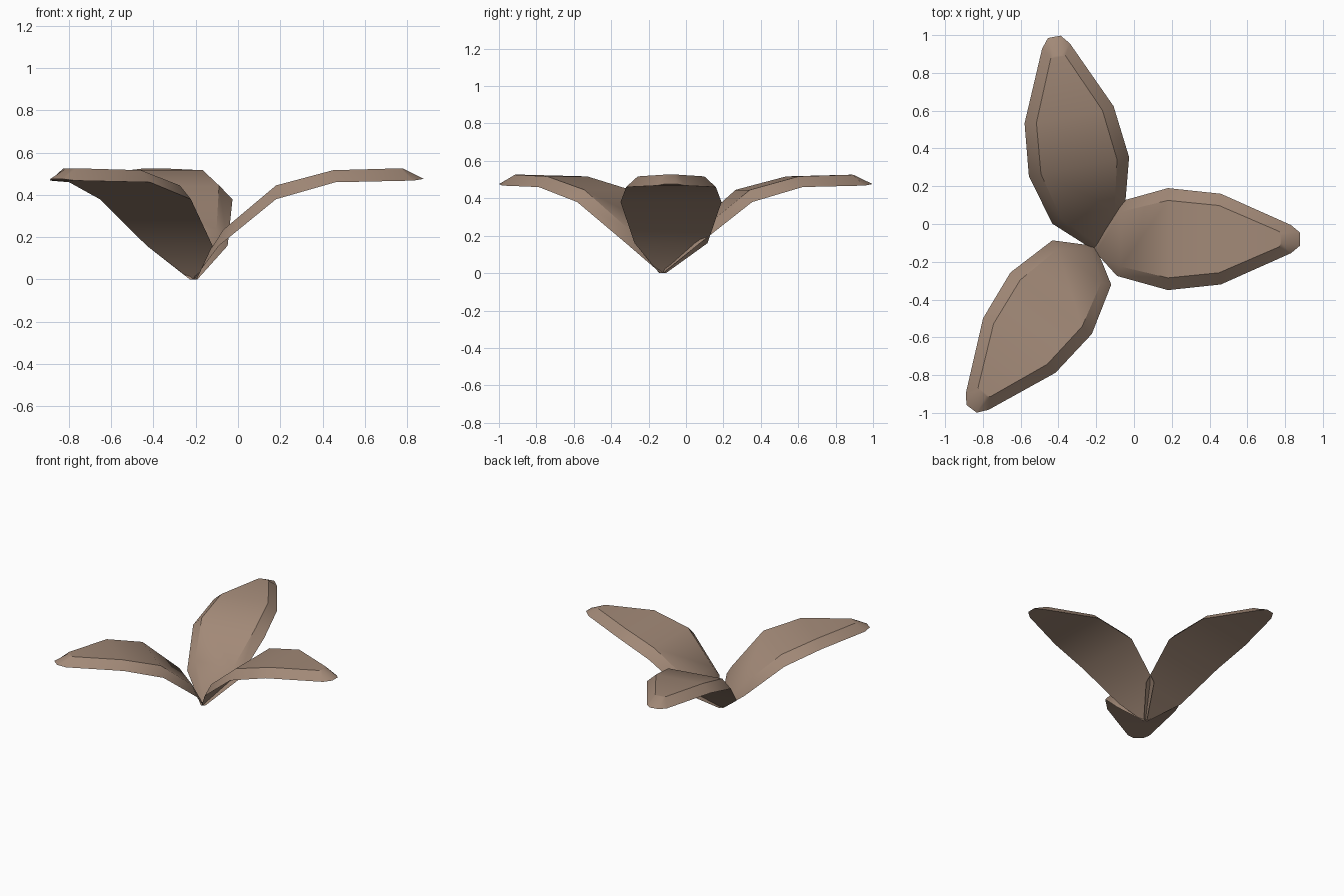
import bpy, bmesh, math
from mathutils import Vector, Matrix

old = bpy.data.objects.get("Cube")
if old:
    bpy.data.objects.remove(old, do_unlink=True)

brown = bpy.data.materials.new("warm brown")
colour = (0.36, 0.25, 0.185, 1)
brown.diffuse_color = colour
brown.use_nodes = True
brown.node_tree.nodes["Principled BSDF"].inputs["Base Color"].default_value = colour

# Petal stations from base to tip: distance along, half width, height
UNDER = [(0.11, 0.195, 0.16), (0.38, 0.27, 0.38), (0.66, 0.24, 0.46),
         (1.03, 0.075, 0.468), (1.08, 0.034, 0.476)]
UPPER = [(0.13, 0.145, 0.235), (0.38, 0.205, 0.445), (0.65, 0.178, 0.517),
         (0.97, 0.04, 0.526), (0.98, 0.02, 0.525)]
ROOT = Vector((-0.21, -0.125, 0))


def make_petal(name, origin, degrees):
    place = Matrix.Translation((*origin, 0)) @ Matrix.Rotation(math.radians(degrees), 4, "Z")
    turn = place.to_3x3()
    bm = bmesh.new()

    def rail(stations, side, start):
        points = [start + turn @ Vector((0, side * 0.018, 0))]
        points += [place @ Vector((a, side * w, z)) for a, w, z in stations]
        return [bm.verts.new(p) for p in points]

    lift = ROOT + turn @ Vector((0.012, 0, 0.035))
    under_left, under_right = rail(UNDER, 1, ROOT), rail(UNDER, -1, ROOT)
    upper_left, upper_right = rail(UPPER, 1, lift), rail(UPPER, -1, lift)
    # Skin the four long strips, then close both ends
    ring = [under_left, under_right, upper_right, upper_left]
    for a, b in zip(ring, ring[1:] + ring[:1]):
        for i in range(len(a) - 1):
            bm.faces.new((a[i], b[i], b[i + 1], a[i + 1]))
    for end in (0, -1):
        bm.faces.new([r[end] for r in ring])
    bmesh.ops.recalc_face_normals(bm, faces=bm.faces)

    mesh = bpy.data.meshes.new(name)
    bm.to_mesh(mesh)
    bm.free()
    mesh.materials.append(brown)
    obj = bpy.data.objects.new(name, mesh)
    bpy.context.collection.objects.link(obj)
    return obj


petals = [make_petal("left_petal", (-0.2, -0.08), 0),
          make_petal("back_petal", (-0.22, -0.07), 100.8),
          make_petal("front_right_petal", (-0.21, -0.116), 233)]

# Smooth surfaces with crisp rims
bpy.ops.object.select_all(action="DESELECT")
for petal in petals:
    petal.select_set(True)
bpy.context.view_layer.objects.active = petals[0]
bpy.ops.object.shade_smooth_by_angle(angle=math.radians(32))
